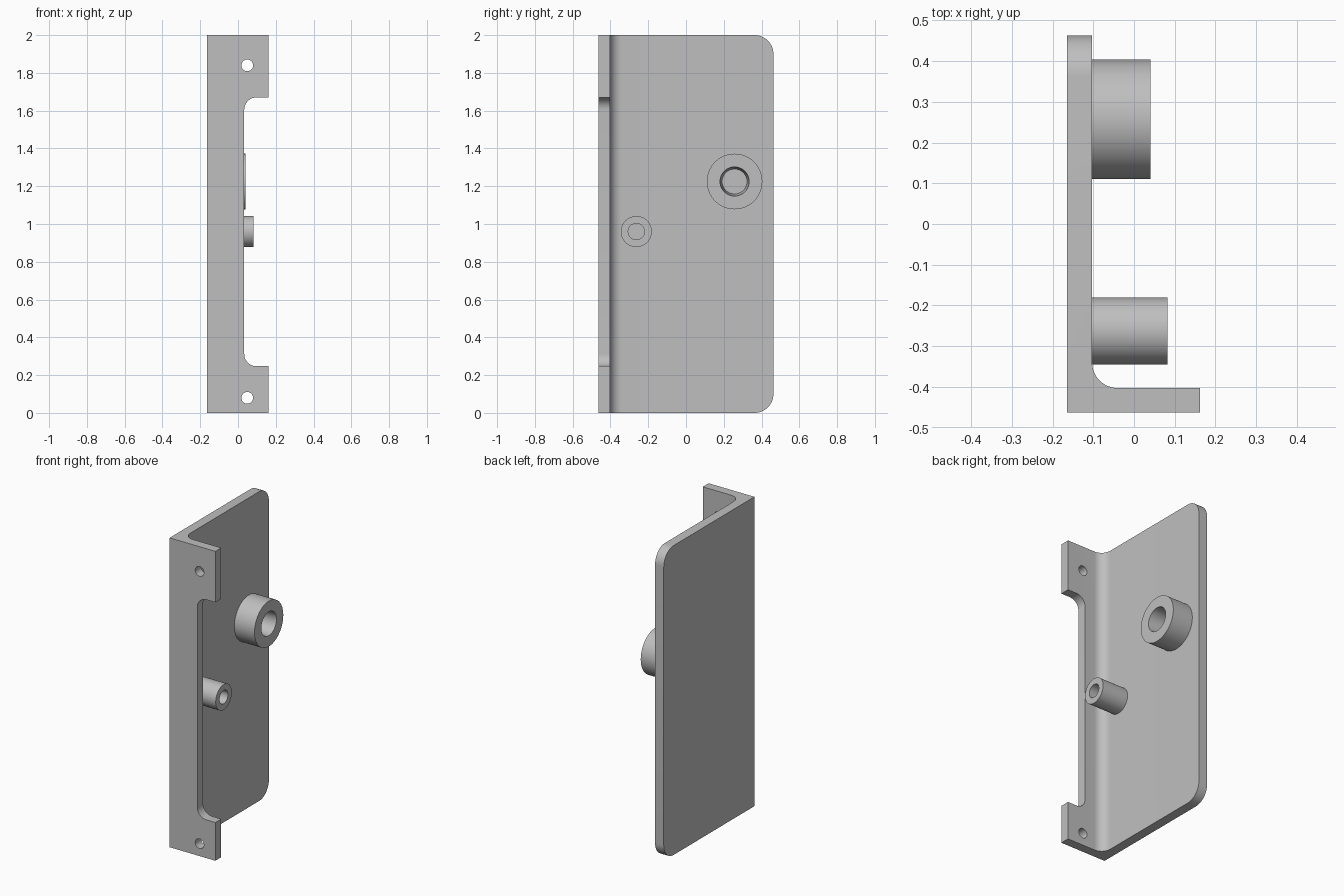
import bpy, bmesh, math
from mathutils import Vector, Matrix

cube = bpy.data.objects.get("Cube")
if cube:
    bpy.data.objects.remove(cube, do_unlink=True)

grey = bpy.data.materials.new("plain_grey")
grey.use_nodes = True
grey.diffuse_color = (0.52, 0.52, 0.52, 1)
grey.node_tree.nodes["Principled BSDF"].inputs["Base Color"].default_value = grey.diffuse_color

LEFT, FACE, RIGHT = -0.165, -0.103, 0.162      # plate outside, plate inside, flange edge
FRONT, INNER, BACK = -0.463, -0.403, 0.463     # flange front, flange inside, plate rear
HEIGHT = 2.0


def finish(bm, name):
    bmesh.ops.recalc_face_normals(bm, faces=bm.faces)
    mesh = bpy.data.meshes.new(name)
    bm.to_mesh(mesh)
    bm.free()
    obj = bpy.data.objects.new(name, mesh)
    bpy.context.collection.objects.link(obj)
    mesh.materials.append(grey)
    return obj


def prism(points, vector):
    bm = bmesh.new()
    face = bm.faces.new([bm.verts.new(p) for p in points])
    new = bmesh.ops.extrude_face_region(bm, geom=[face], use_keep_orig=True)["geom"]
    bmesh.ops.translate(bm, vec=vector, verts=[v for v in new if isinstance(v, bmesh.types.BMVert)])
    return bm


def round_edges(bm, test, radius):
    edges = [e for e in bm.edges if all(test(v.co) for v in e.verts)
             and abs((e.verts[0].co - e.verts[1].co).z) < 0.001]
    bmesh.ops.bevel(bm, geom=edges, offset=radius, segments=12, profile=0.5, affect='EDGES')


def smooth(obj):
    bpy.ops.object.select_all(action='DESELECT')
    obj.select_set(True)
    bpy.context.view_layer.objects.active = obj
    bpy.ops.object.shade_smooth_by_angle(angle=math.radians(35))


# Angle bracket: L section with a filleted inside corner
r = 0.063
fillet = [(FACE + r - r * math.sin(a), INNER + r - r * math.cos(a))
          for a in (math.pi / 2 * i / 12 for i in range(13))]
section = [(LEFT, FRONT), (RIGHT, FRONT), (RIGHT, INNER), *fillet, (FACE, BACK), (LEFT, BACK)]
bm = prism([(x, y, 0) for x, y in section], Vector((0, 0, HEIGHT)))
round_edges(bm, lambda co: co.y > BACK - 0.001, 0.1)
bracket = finish(bm, "angle_bracket")

# Flange notch cutter with rounded inner corners
bm = prism([(0.033, -0.6, 0.247), (0.4, -0.6, 0.247), (0.4, -0.6, 1.67), (0.033, -0.6, 1.67)],
           Vector((0, 0.23, 0)))
round_edges(bm, lambda co: co.x < 0.034, 0.065)
cutters = [finish(bm, "notch_cutter")]

# Screw hole cutters
for z in (0.08, 1.84):
    bm = bmesh.new()
    place = Matrix.Translation((0.049, -0.45, z)) @ Matrix.Rotation(math.pi / 2, 4, 'X')
    bmesh.ops.create_cone(bm, cap_ends=True, segments=32, radius1=0.031, radius2=0.031,
                          depth=0.3, matrix=place)
    cutters.append(finish(bm, "screw_hole_cutter"))

bpy.context.view_layer.objects.active = bracket
for cutter in cutters:
    mod = bracket.modifiers.new("cut", 'BOOLEAN')
    mod.operation, mod.solver, mod.object = 'DIFFERENCE', 'EXACT', cutter
    bpy.ops.object.modifier_apply(modifier=mod.name)
    bpy.data.objects.remove(cutter, do_unlink=True)
smooth(bracket)


# Hollow bosses standing on the inside of the plate
def boss(name, y, z, end, radius, bore, bore_floor):
    profile = [(FACE, radius), (end, radius), (end, bore), (FACE + 0.002, bore_floor), (FACE + 0.002, 0)]
    bm = bmesh.new()
    verts = [bm.verts.new((x, y + d, z)) for x, d in profile]
    edges = [bm.edges.new(pair) for pair in zip(verts, verts[1:])]
    bmesh.ops.spin(bm, geom=verts + edges, cent=(0, y, z), axis=(1, 0, 0),
                   angle=math.tau, steps=64, use_merge=False)
    bmesh.ops.remove_doubles(bm, verts=bm.verts, dist=0.0005)
    smooth(finish(bm, name))


boss("large_boss", 0.257, 1.225, 0.041, 0.147, 0.077, 0.066)
boss("small_boss", -0.263, 0.96, 0.082, 0.082, 0.043, 0.043)
